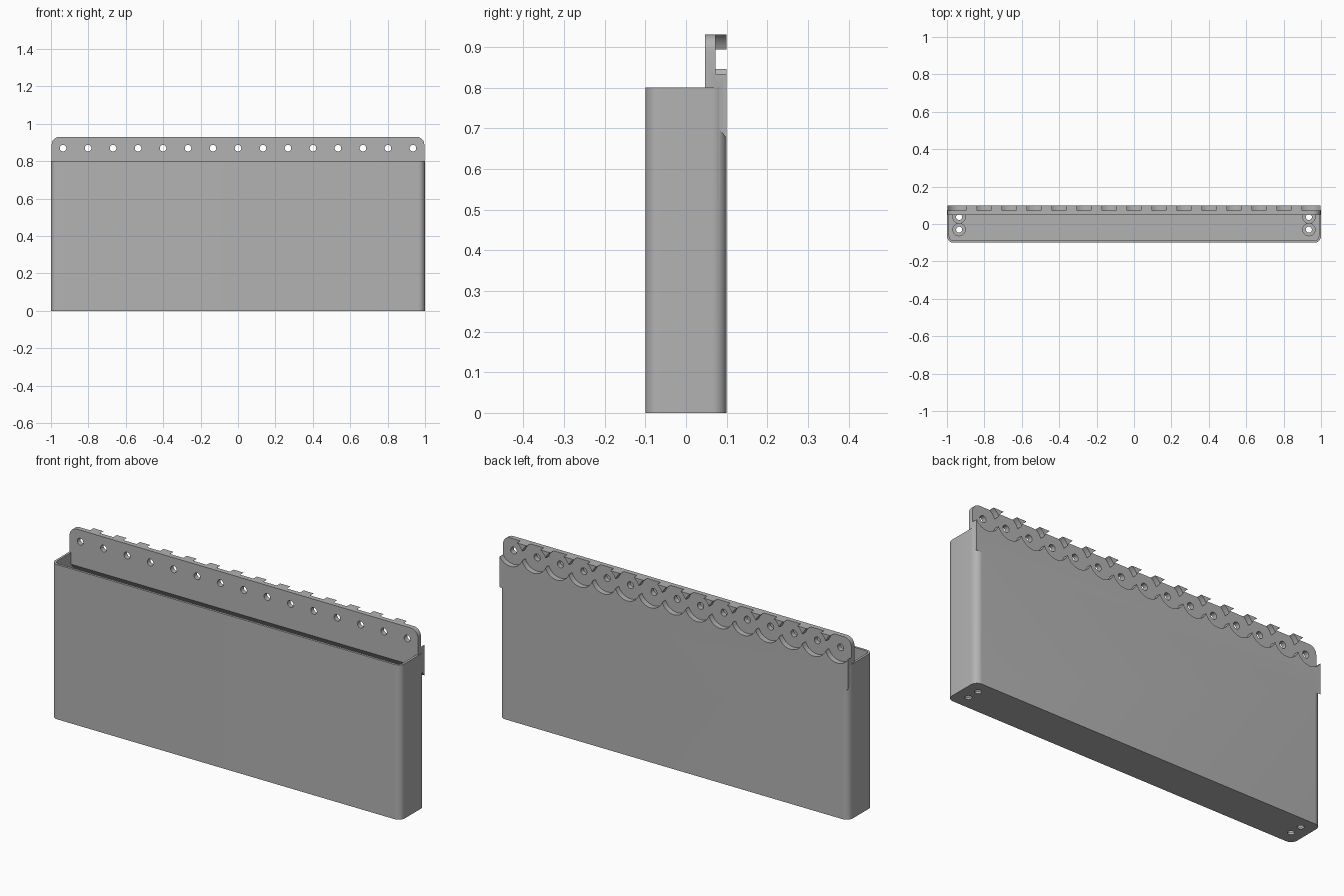
import bpy
import bmesh
from math import cos, sin, pi
from mathutils import Vector

cube = bpy.data.objects.get("Cube")
if cube:
    bpy.data.objects.remove(cube, do_unlink=True)

grey = bpy.data.materials.new("plain_grey")
grey.use_nodes = True
COLOR = (0.45, 0.45, 0.45, 1)
grey.diffuse_color = COLOR
grey.node_tree.nodes["Principled BSDF"].inputs["Base Color"].default_value = COLOR

PITCH, HOLES, HOLE_Z = 0.1336, 15, 0.87
BACK, PLATE_FRONT, PLATE_BACK, TOP = 0.1, 0.047, 0.072, 0.93


def rounded(u0, u1, v0, v1, radii, steps=10):
    """Rounded rectangle; radii run counter-clockwise from lower left."""
    points = []
    corners = [(u0, v0, 1, 1), (u1, v0, -1, 1), (u1, v1, -1, -1), (u0, v1, 1, -1)]
    for i, ((u, v, su, sv), r) in enumerate(zip(corners, radii)):
        if r == 0:
            points.append((u, v))
            continue
        for k in range(steps + 1):
            a = pi + (i + k / steps) * pi / 2
            points.append((u + su * r + r * cos(a), v + sv * r + r * sin(a)))
    return points


def circle(u, v, r, n=48):
    return [(u + r * cos(2 * pi * k / n), v + r * sin(2 * pi * k / n)) for k in range(n)]


def add_prism(bm, sections, axis):
    """Loft matching outlines placed at given depths along the y or z axis."""
    rings = []
    for outline, d in sections:
        rings.append([bm.verts.new((u, v, d) if axis == "z" else (u, d, v)) for u, v in outline])
    for a, b in zip(rings, rings[1:]):
        for i in range(len(a)):
            j = (i + 1) % len(a)
            bm.faces.new((a[i], a[j], b[j], b[i]))
    bm.faces.new(rings[0])
    bm.faces.new(rings[-1])


def make(name, solids, axis, cut_plane=None):
    bm = bmesh.new()
    for sections in solids:
        add_prism(bm, sections, axis)
    if cut_plane:
        geom = bm.verts[:] + bm.edges[:] + bm.faces[:]
        cut = bmesh.ops.bisect_plane(bm, geom=geom, plane_co=cut_plane[0],
                                     plane_no=cut_plane[1], clear_outer=True)
        edges = [e for e in cut["geom_cut"] if isinstance(e, bmesh.types.BMEdge)]
        bmesh.ops.contextual_create(bm, geom=edges)
    bmesh.ops.recalc_face_normals(bm, faces=bm.faces[:])
    mesh = bpy.data.meshes.new(name)
    bm.to_mesh(mesh)
    bm.free()
    mesh.materials.append(grey)
    obj = bpy.data.objects.new(name, mesh)
    bpy.context.collection.objects.link(obj)
    return obj


def combine(target, tool, operation):
    tool.hide_render = True
    mod = target.modifiers.new(tool.name, "BOOLEAN")
    mod.operation, mod.solver, mod.object = operation, "EXACT", tool
    bpy.context.view_layer.objects.active = target
    bpy.ops.object.modifier_apply(modifier=mod.name)
    bpy.data.objects.remove(tool, do_unlink=True)


# Open bin with rounded vertical corners
outer = rounded(-1, 1, -0.1, BACK, [0.035] * 4)
inner = rounded(-0.988, 0.988, -0.088, 0.088, [0.023] * 4)
tray = make("storage_bin", [[(outer, 0), (outer, 0.8)]], "z")
combine(tray, make("cavity", [[(inner, 0.02), (inner, 0.9)]], "z"), "DIFFERENCE")

# Counterbored screw holes in the floor
bores, screws = [], []
for x in (-0.935, 0.935):
    for y in (-0.03, 0.037):
        bores.append([(circle(x, y, 0.033), 0.01), (circle(x, y, 0.033), 0.05)])
        screws.append([(circle(x, y, 0.016), -0.05), (circle(x, y, 0.016), 0.05)])
combine(tray, make("counterbores", bores, "z"), "DIFFERENCE")
combine(tray, make("screw_holes", screws, "z"), "DIFFERENCE")

# Mounting rail along the back, sloped underneath
rail = rounded(-0.996, 0.996, 0.6, TOP, [0, 0, 0.04, 0.04])
slope = (Vector((0, BACK, 0.675)), Vector((0, -1.22, -1)).normalized())
combine(tray, make("mounting_rail", [[(rail, PLATE_FRONT), (rail, BACK)]], "y", slope), "UNION")

# Overlapping round pockets leave scallops below and teeth above
xs = [(i - (HOLES - 1) / 2) * PITCH for i in range(HOLES)]
for start in (0, 1):
    pockets = [[(circle(x, HOLE_Z, 0.071, 64), y) for y in (PLATE_BACK, 0.15)] for x in xs[start::2]]
    combine(tray, make("pockets", pockets, "y"), "DIFFERENCE")

# Row of round holes through the rail
row = [[(circle(x, HOLE_Z, 0.0175, 32), y) for y in (0, 0.15)] for x in xs]
combine(tray, make("rail_holes", row, "y"), "DIFFERENCE")

bpy.ops.object.select_all(action="DESELECT")
tray.select_set(True)
bpy.context.view_layer.objects.active = tray
bpy.ops.object.shade_smooth_by_angle(angle=0.6)
